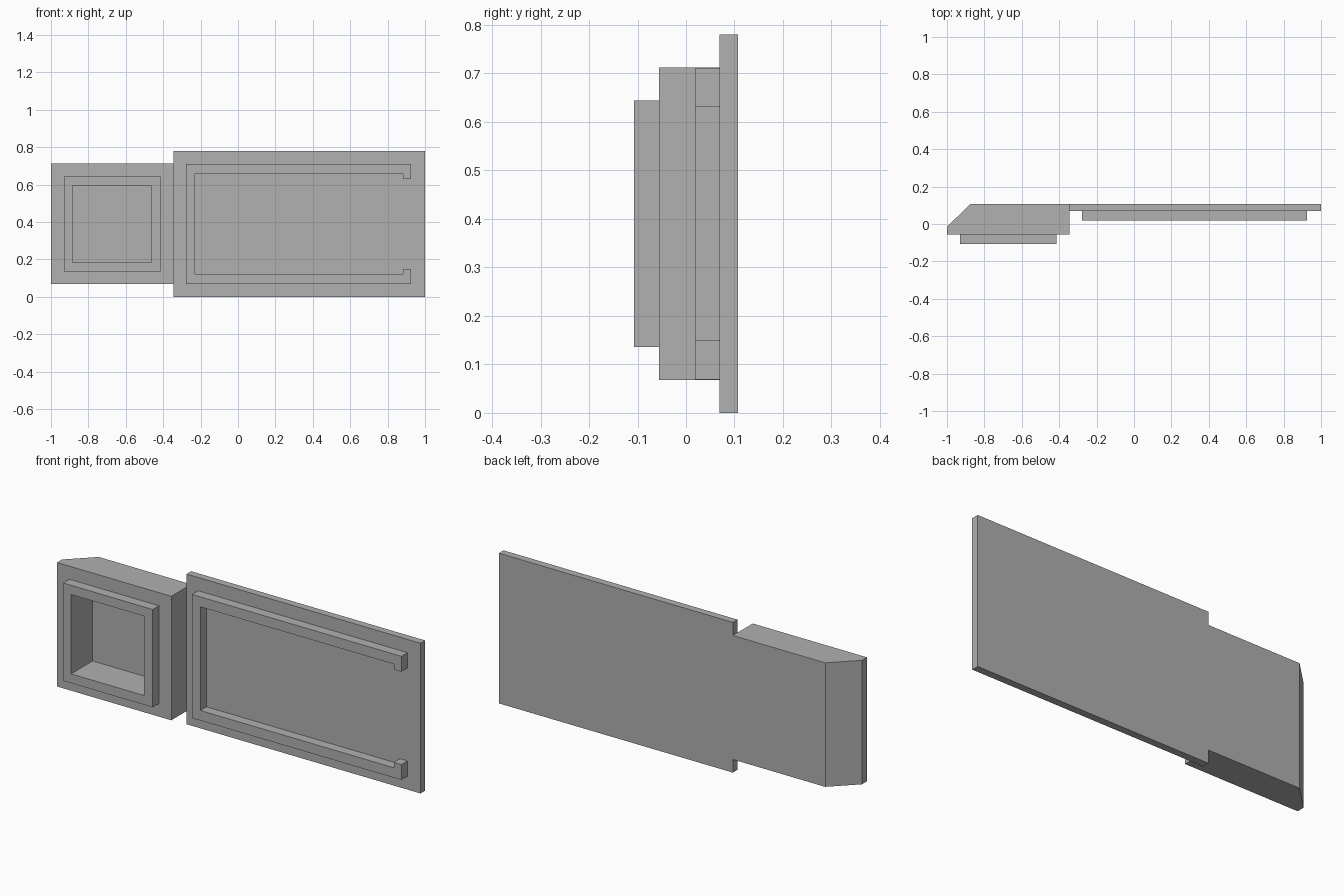
import bpy
import bmesh

cube = bpy.data.objects.get("Cube")
if cube:
    bpy.data.objects.remove(cube, do_unlink=True)

# Single flat colour
grey = bpy.data.materials.new("plain grey")
grey.use_nodes = True
colour = (0.44, 0.44, 0.44, 1)
grey.diffuse_color = colour
grey.node_tree.nodes["Principled BSDF"].inputs["Base Color"].default_value = colour


def prism(name, points, offset):
    """Extrude a closed outline of 3D points along an offset."""
    bm = bmesh.new()
    face = bm.faces.new([bm.verts.new(p) for p in points])
    ext = bmesh.ops.extrude_face_region(bm, geom=[face])
    moved = [v for v in ext["geom"] if isinstance(v, bmesh.types.BMVert)]
    bmesh.ops.translate(bm, verts=moved, vec=offset)
    bmesh.ops.recalc_face_normals(bm, faces=bm.faces)
    mesh = bpy.data.meshes.new(name)
    bm.to_mesh(mesh)
    bm.free()
    mesh.materials.append(grey)
    obj = bpy.data.objects.new(name, mesh)
    bpy.context.collection.objects.link(obj)
    return obj


def box(name, x0, x1, y0, y1, z0, z1):
    outline = [(x0, y0, z0), (x1, y0, z0), (x1, y0, z1), (x0, y0, z1)]
    return prism(name, outline, (0, y1 - y0, 0))


SEAM = -0.344   # where the housing meets the plate
BACK = 0.107
PLATE = 0.069   # front of the plate and floor of the pocket
MID = 0.39      # height of the mirror plane

# Housing with a chamfered back corner
housing_plan = [(-1, -0.056), (SEAM, -0.056), (SEAM, BACK), (-0.875, BACK), (-1, -0.015)]
housing = prism("housing", [(x, y, MID - 0.322) for x, y in housing_plan], (0, 0, 0.644))

# Raised rim on the housing front
rim = box("pocket_rim", -0.929, -0.415, -0.107, -0.056, MID - 0.254, MID + 0.254)

# Square pocket through the rim into the housing
cutter = box("pocket_cutter", -0.884, -0.464, -0.2, PLATE, MID - 0.206, MID + 0.206)
cutter.hide_render = True
for part in (housing, rim):
    mod = part.modifiers.new("pocket", "BOOLEAN")
    mod.operation = "DIFFERENCE"
    mod.solver = "EXACT"
    mod.object = cutter
    bpy.context.view_layer.objects.active = part
    bpy.ops.object.modifier_apply(modifier=mod.name)
bpy.data.objects.remove(cutter, do_unlink=True)

# Thin back plate
box("back_plate", SEAM, 1, PLATE, BACK, 0, 2 * MID)

# Open-ended guide rail with hooked tips, mirrored about the middle height
half = [(-0.278, 0.321), (0.925, 0.321), (0.925, 0.241), (0.882, 0.241),
        (0.882, 0.269), (-0.23, 0.269)]
outline = half + [(x, -h) for x, h in reversed(half)]
prism("guide_rail", [(x, 0.019, MID + h) for x, h in outline], (0, PLATE - 0.019, 0))
